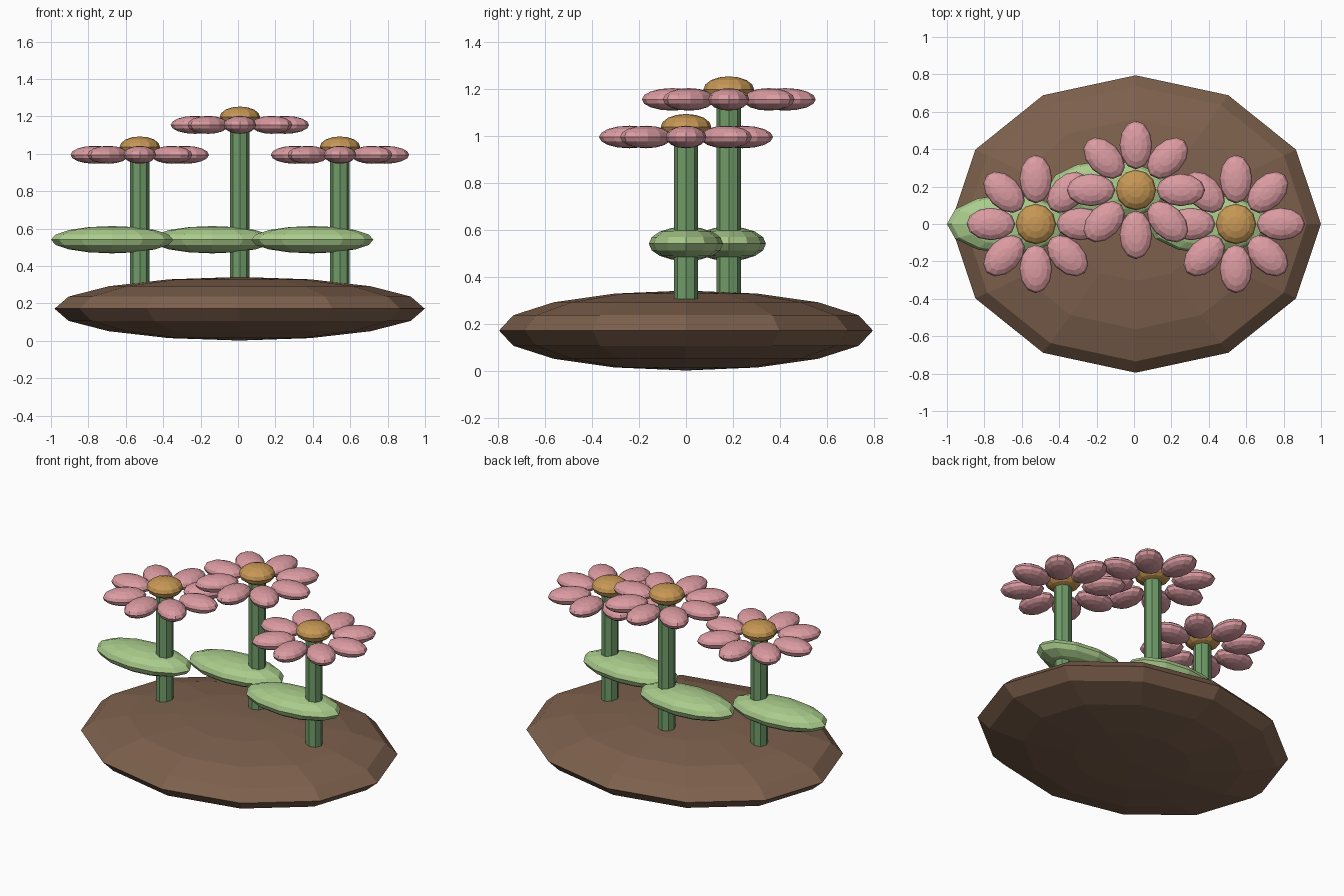
import bpy
from math import cos, sin, pi

if "Cube" in bpy.data.objects:
    bpy.data.objects.remove(bpy.data.objects["Cube"])


def material(name, rgb):
    m = bpy.data.materials.new(name)
    m.diffuse_color = (*rgb, 1)
    m.use_nodes = True
    m.node_tree.nodes["Principled BSDF"].inputs["Base Color"].default_value = m.diffuse_color
    return m


SOIL = material("soil", (0.21, 0.12, 0.075))
STEM = material("stem_green", (0.16, 0.33, 0.14))
LEAF = material("leaf_green", (0.40, 0.60, 0.26))
PINK = material("petal_pink", (0.71, 0.33, 0.36))
GOLD = material("centre_gold", (0.57, 0.31, 0.09))


def finish(name, mat):
    ob = bpy.context.object
    ob.name = name
    ob.data.materials.append(mat)
    return ob


def ellipsoid(name, loc, radii, mat, turn=0.0):
    bpy.ops.mesh.primitive_uv_sphere_add(segments=12, ring_count=8, radius=1,
                                         location=loc, rotation=(0, 0, turn))
    bpy.context.object.scale = radii
    return finish(name, mat)


def flower(i, x, y, z):
    # stem
    bottom = 0.27
    bpy.ops.mesh.primitive_cylinder_add(vertices=8, radius=0.052, depth=z - bottom,
                                        location=(x, y, (z + bottom) / 2))
    finish(f"stem_{i}", STEM)
    # leaf
    ellipsoid(f"leaf_{i}", (x - 0.148, y, 0.541), (0.327, 0.158, 0.073), LEAF)
    # petals around the head
    for k in range(8):
        a = k * pi / 4
        ellipsoid(f"petal_{i}_{k + 1}", (x + 0.24 * cos(a), y + 0.24 * sin(a), z),
                  (0.13, 0.087, 0.048), PINK, a)
    # domed centre
    ellipsoid(f"flower_centre_{i}", (x, y, z + 0.042), (0.108, 0.108, 0.056), GOLD)


# soil mound
ellipsoid("soil_mound", (0.009, 0, 0.172), (0.99, 0.795, 0.17), SOIL)

# three flowers
for n, (fx, fy, fz) in enumerate([(-0.525, 0, 0.995), (0.01, 0.182, 1.155), (0.545, 0, 0.995)], 1):
    flower(n, fx, fy, fz)
